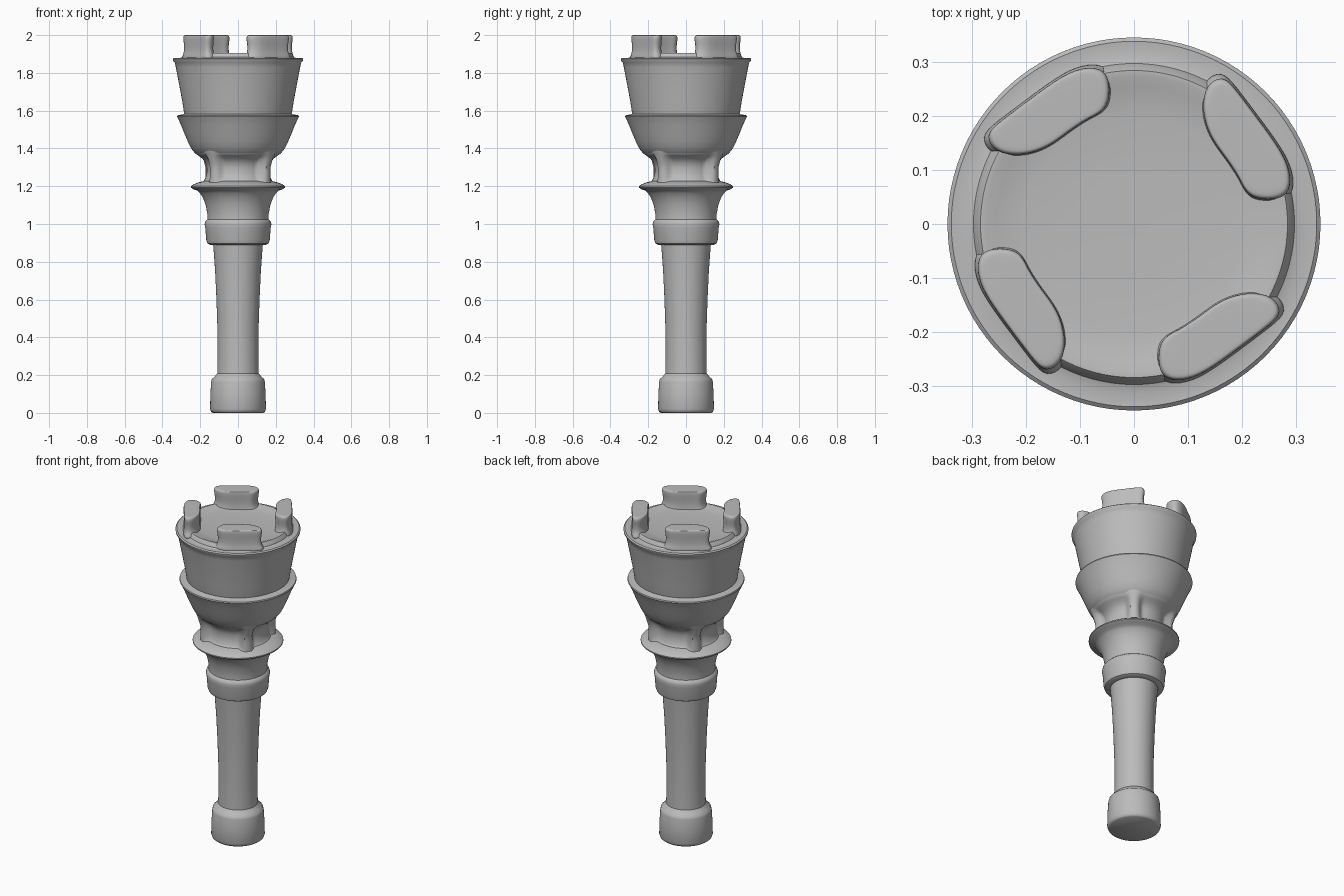
import bpy, bmesh, math
from mathutils import Matrix, Vector

if "Cube" in bpy.data.objects:
    bpy.data.objects.remove(bpy.data.objects["Cube"], do_unlink=True)

grey = bpy.data.materials.new("plain grey")
grey.use_nodes = True
COLOUR = (0.5, 0.5, 0.5, 1)
grey.diffuse_color = COLOUR
grey.node_tree.nodes["Principled BSDF"].inputs["Base Color"].default_value = COLOUR


def stack(name, rings, angle=None):
    """Join rings of points into a closed skin, capped at both ends."""
    bm = bmesh.new()
    rows = [[bm.verts.new(p) for p in ring] for ring in rings]
    n = len(rows[0])
    for low, high in zip(rows, rows[1:]):
        for j in range(n):
            k = (j + 1) % n
            bm.faces.new((low[j], low[k], high[k], high[j]))
    bm.faces.new(rows[0][::-1])
    bm.faces.new(rows[-1])
    bmesh.ops.recalc_face_normals(bm, faces=bm.faces)
    mesh = bpy.data.meshes.new(name)
    bm.to_mesh(mesh)
    bm.free()
    obj = bpy.data.objects.new(name, mesh)
    bpy.context.collection.objects.link(obj)
    mesh.materials.append(grey)
    bpy.ops.object.select_all(action="DESELECT")
    obj.select_set(True)
    bpy.context.view_layer.objects.active = obj
    if angle:
        bpy.ops.object.shade_smooth_by_angle(angle=math.radians(angle))
    else:
        bpy.ops.object.shade_smooth()
    return obj


SIDES = 96


def lathe(name, profile, strut=None):
    """Turn (radius, z) pairs; strut(a, r, z) may reshape the radius."""
    rings = []
    for r, z in profile:
        ring = []
        for j in range(SIDES):
            a = math.tau * j / SIDES
            q = strut(a, r, z) if strut else r
            ring.append((q * math.cos(a), q * math.sin(a), z))
        rings.append(ring)
    return stack(name, rings, 40)


# Pommel at the foot
lathe("pommel", [(.135, 0), (.143, .006), (.148, .02), (.146, .1), (.142, .165),
                 (.138, .18), (.125, .19), (.114, .205), (.1, .22)])

# Slender handle
lathe("handle", [(.11, .18), (.108, .3), (.109, .45), (.114, .6),
                 (.121, .75), (.129, .86), (.133, .91)])

# Collar and flared neck
lathe("collar", [(.125, .89), (.148, .89), (.162, .897), (.168, .915), (.173, .98),
                 (.177, 1.0), (.173, 1.015), (.162, 1.025), (.162, 1.05),
                 (.171, 1.1), (.186, 1.14), (.203, 1.165), (.215, 1.177),
                 (.235, 1.183), (.25, 1.193), (.25, 1.2), (.236, 1.21),
                 (.21, 1.22), (.17, 1.23)])


# Waist with four struts standing between hollows
def strut_radius(a, r, z):
    step = math.pi / 2
    off = (a - math.radians(50) + step / 2) % step - step / 2
    bump = math.exp(-(off / .19) ** 4)
    return r + (max(r, .212 + .3 * max(0, z - 1.3)) - r) * bump


lathe("waist", [(.2, 1.21), (.182, 1.225), (.172, 1.245), (.166, 1.27),
                (.166, 1.3), (.172, 1.325), (.188, 1.345), (.207, 1.36),
                (.228, 1.375), (.235, 1.4)], strut_radius)

# Lower cup with its projecting lip
lathe("lower_cup", [(.19, 1.35), (.207, 1.36), (.228, 1.375), (.248, 1.4),
                    (.265, 1.435), (.284, 1.48), (.302, 1.525), (.317, 1.557),
                    (.323, 1.568), (.321, 1.575), (.308, 1.578), (.291, 1.58),
                    (.27, 1.59)])

# Upper cup, rim and shallow deck
lathe("upper_cup", [(.28, 1.565), (.286, 1.59), (.295, 1.65), (.312, 1.74),
                    (.329, 1.83), (.335, 1.855), (.344, 1.865), (.345, 1.874),
                    (.338, 1.88), (.312, 1.878), (.297, 1.883), (.29, 1.898),
                    (.284, 1.906), (.274, 1.906), (.255, 1.899), (.2, 1.893),
                    (.1, 1.89), (.02, 1.89)])

# Four curved battlements around the deck
outline = [Vector(p) for p in (
    (-.276, .165), (-.258, .132), (-.21, .125), (-.16, .14), (-.12, .172),
    (-.082, .197), (-.05, .21), (-.043, .25), (-.052, .287), (-.09, .291),
    (-.13, .277), (-.19, .233), (-.25, .188))]
centre = sum(outline, Vector((0, 0))) / len(outline)
levels = [(1.86, 1.1), (1.89, 1.07), (1.905, .98), (1.935, .95), (1.965, .99),
          (1.985, 1.01), (1.998, .98), (2.0, .9), (2.0, .6)]
for i, side in enumerate(("back_right", "front_right", "front_left", "back_left")):
    turn = Matrix.Rotation(i * math.pi / 2, 3, "Z")
    rings = []
    for z, s in levels:
        flat = [centre + (p - centre) * s for p in outline]
        rings.append([turn @ Vector((p.x, p.y, z)) for p in flat])
    battlement = stack("battlement_" + side, rings)
    sub = battlement.modifiers.new("Rounding", "SUBSURF")
    sub.levels = sub.render_levels = 2
